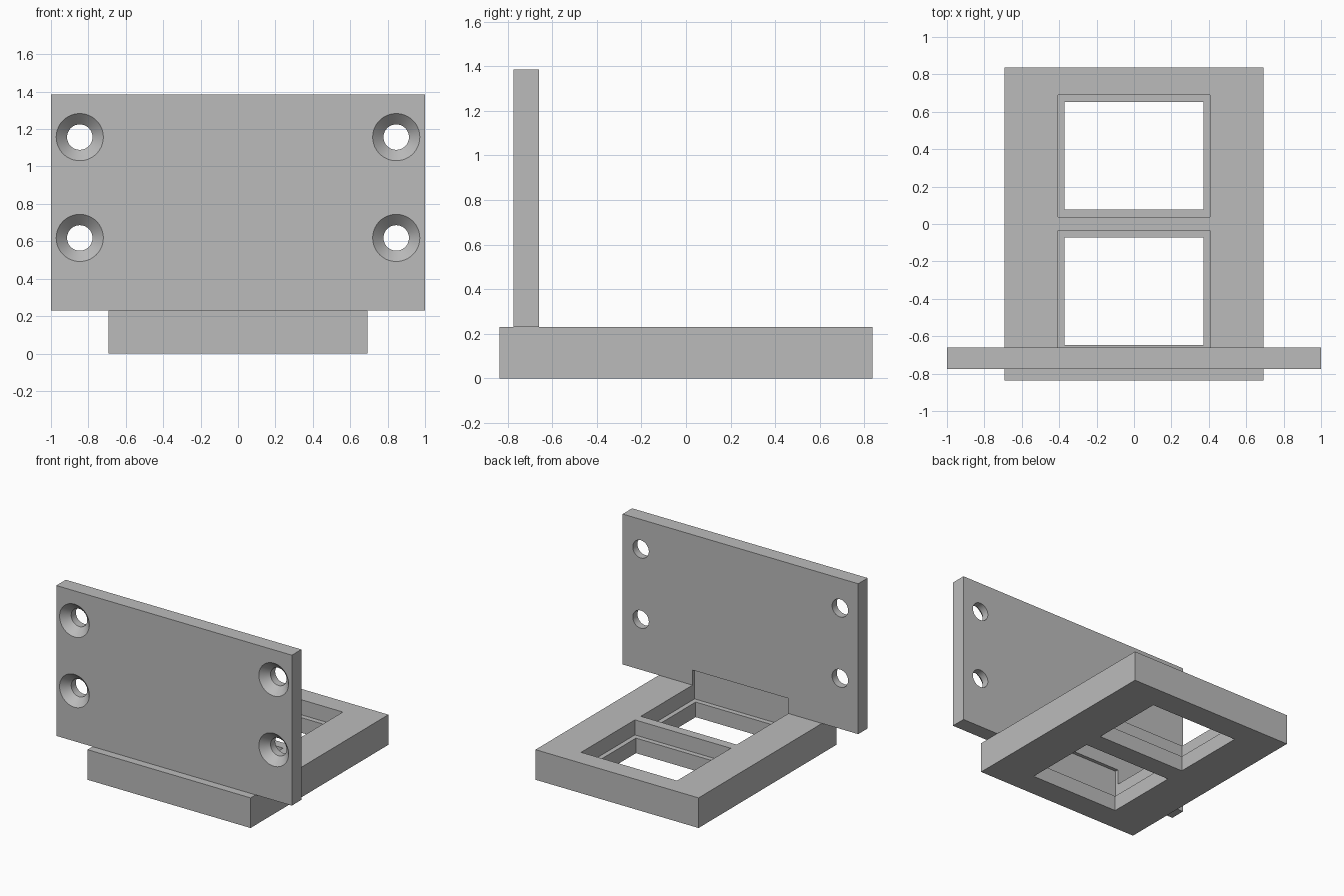
import bpy, bmesh, math

if "Cube" in bpy.data.objects:
    bpy.data.objects.remove(bpy.data.objects["Cube"])

grey = bpy.data.materials.new("plain_grey")
grey.use_nodes = True
colour = (0.5, 0.5, 0.5, 1)
grey.diffuse_color = colour
grey.node_tree.nodes["Principled BSDF"].inputs["Base Color"].default_value = colour


def finish(name, bm):
    bmesh.ops.recalc_face_normals(bm, faces=bm.faces)
    mesh = bpy.data.meshes.new(name)
    bm.to_mesh(mesh)
    bm.free()
    mesh.materials.append(grey)
    obj = bpy.data.objects.new(name, mesh)
    bpy.context.collection.objects.link(obj)
    return obj


def box(name, xs, ys, zs):
    bm = bmesh.new()
    bmesh.ops.create_cube(bm, size=1)
    for v in bm.verts:
        for axis, span in enumerate((xs, ys, zs)):
            v.co[axis] = span[v.co[axis] > 0]
    return finish(name, bm)


def screw_cutter(x, z, profile, sides=64):
    # Round cutter along y from (y, radius) pairs
    bm = bmesh.new()
    rings = []
    for y, r in profile:
        angles = [math.tau * i / sides for i in range(sides)]
        rings.append([bm.verts.new((x + r * math.cos(a), y, z + r * math.sin(a)))
                      for a in angles])
    for a, b in zip(rings, rings[1:]):
        for i in range(sides):
            j = (i + 1) % sides
            bm.faces.new((a[i], a[j], b[j], b[i]))
    bm.faces.new(rings[0])
    bm.faces.new(rings[-1])
    return finish("screw_hole_cutter", bm)


def cut(target, cutter):
    mod = target.modifiers.new("cut", 'BOOLEAN')
    mod.operation = 'DIFFERENCE'
    mod.solver = 'EXACT'
    mod.object = cutter
    bpy.ops.object.select_all(action='DESELECT')
    bpy.context.view_layer.objects.active = target
    target.select_set(True)
    bpy.ops.object.modifier_apply(modifier=mod.name)


def discard(cutter):
    bpy.data.objects.remove(cutter)


# Main slabs
THICK, TOP = 0.231, 1.385
FRONT, BACK = -0.775, -0.66
base = box("base_frame", (-0.692, 0.692), (-0.836, 0.836), (0, THICK))
plate = box("mounting_plate", (-1, 1), (FRONT, BACK), (THICK, TOP))

# Two stepped windows; the front recess also bites into the plate
for y in (0.364, -0.36):
    opening = box("window_cutter", (-0.371, 0.371), (y - 0.287, y + 0.287), (-0.1, 0.5))
    recess = box("recess_cutter", (-0.407, 0.407), (y - 0.326, y + 0.326),
                 (THICK / 2, THICK * 1.5))
    cut(base, opening)
    cut(base, recess)
    if y < 0:
        cut(plate, recess)
    discard(opening)
    discard(recess)

# Countersunk screw holes
HOLE, HEAD, OVER = 0.068, 0.126, 0.01
profile = [(FRONT - OVER, HEAD + OVER), (FRONT + HEAD - HOLE, HOLE), (BACK + OVER, HOLE)]
for x in (-0.846, 0.846):
    for z in (0.618, 1.157):
        hole = screw_cutter(x, z, profile)
        cut(plate, hole)
        discard(hole)

# Smooth hole walls, sharp edges elsewhere
bpy.ops.object.select_all(action='DESELECT')
bpy.context.view_layer.objects.active = plate
plate.select_set(True)
bpy.ops.object.shade_smooth_by_angle(angle=math.radians(30))
